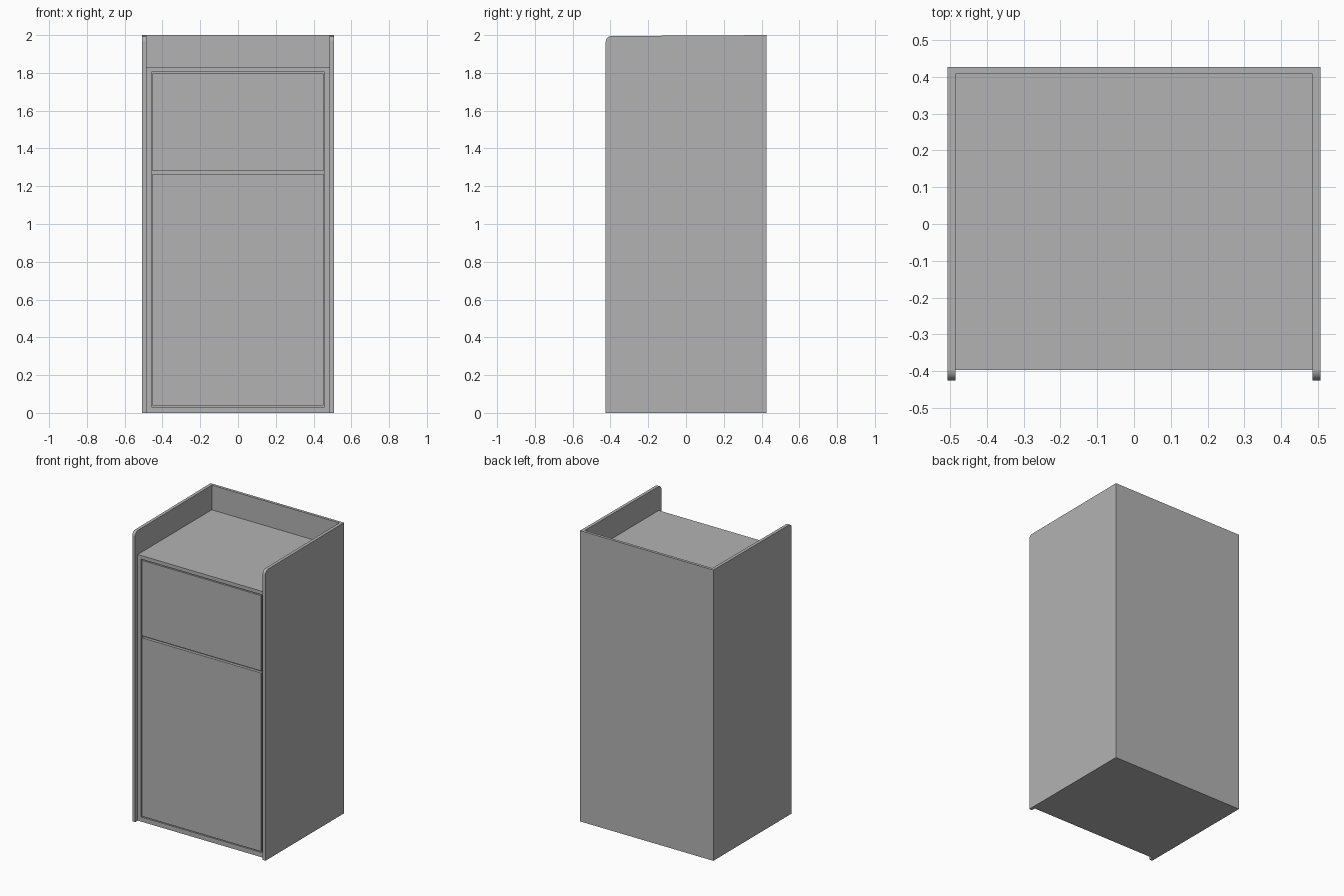
import bpy, bmesh, math

cube = bpy.data.objects.get("Cube")
if cube:
    bpy.data.objects.remove(cube, do_unlink=True)

grey = bpy.data.materials.new("plain grey")
grey.use_nodes = True
colour = (0.45, 0.45, 0.45, 1)
grey.diffuse_color = colour
grey.node_tree.nodes["Principled BSDF"].inputs["Base Color"].default_value = colour

W, FRONT, BACK = 0.507, -0.425, 0.427   # half width, depth limits
SIDE_T, BACK_T = 0.022, 0.019
INNER = W - SIDE_T
FACE, TOP = -0.397, 1.83                # cabinet face and worktop


def finish(name, bm):
    bmesh.ops.recalc_face_normals(bm, faces=bm.faces)
    mesh = bpy.data.meshes.new(name)
    bm.to_mesh(mesh)
    bm.free()
    mesh.materials.append(grey)
    obj = bpy.data.objects.new(name, mesh)
    bpy.context.collection.objects.link(obj)
    return obj


def box(name, x, y, z):
    bm = bmesh.new()
    bmesh.ops.create_cube(bm, size=1)
    for v in bm.verts:
        for i, (lo, hi) in enumerate((x, y, z)):
            v.co[i] = hi if v.co[i] > 0 else lo
    return finish(name, bm)


# Side panels with a rounded upper front corner
def side_panel(name, x0, x1):
    r, top = 0.03, 1.995
    profile = [(BACK, 0), (BACK, 2), (FRONT + r, top)]
    for i in range(1, 9):
        a = math.pi / 2 * (1 + i / 8)
        profile.append((FRONT + r + r * math.cos(a), top - r + r * math.sin(a)))
    profile.append((FRONT, 0))
    bm = bmesh.new()
    face = bm.faces.new([bm.verts.new((x0, y, z)) for y, z in profile])
    ext = bmesh.ops.extrude_face_region(bm, geom=[face])["geom"]
    moved = [g for g in ext if isinstance(g, bmesh.types.BMVert)]
    bmesh.ops.translate(bm, verts=moved, vec=(x1 - x0, 0, 0))
    return finish(name, bm)


side_panel("left_side", INNER, W)
side_panel("right_side", -W, -INNER)
box("back_panel", (-INNER, INNER), (BACK - BACK_T, BACK), (0, 2))

# Cabinet core, worktop and front frame
OPEN_X, OPEN_LOW, OPEN_HIGH = 0.459, 0.032, 1.805
REAR = FACE + 0.02
box("cabinet_core", (-INNER, INNER), (REAR, BACK - BACK_T), (0, TOP))
box("top_rail", (-INNER, INNER), (FACE, REAR), (OPEN_HIGH, TOP))
box("bottom_rail", (-INNER, INNER), (FACE, REAR), (0, OPEN_LOW))
for name, s in (("left_stile", 1), ("right_stile", -1)):
    xs = sorted((s * OPEN_X, s * INNER))
    box(name, xs, (FACE, REAR), (OPEN_LOW, OPEN_HIGH))

# Flush drawer and door fronts with narrow gaps
PANEL_X = 0.453
box("drawer_front", (-PANEL_X, PANEL_X), (FACE, REAR), (1.28, 1.798))
box("door_front", (-PANEL_X, PANEL_X), (FACE, REAR), (0.038, 1.266))
